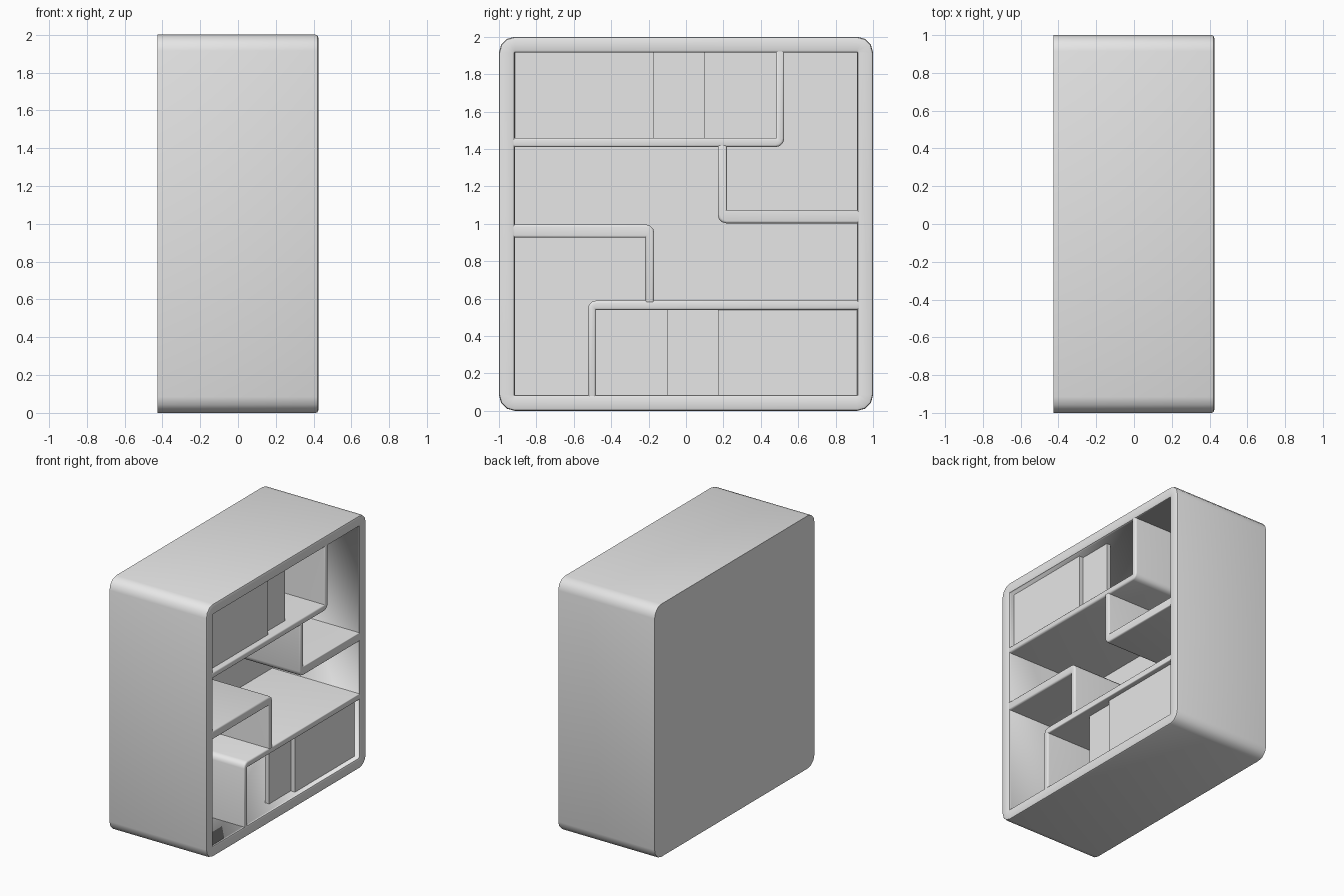
import bpy, bmesh, math

if "Cube" in bpy.data.objects:
    bpy.data.objects.remove(bpy.data.objects["Cube"], do_unlink=True)

WALL = 0.085          # frame thickness and outer corner radius
BACK, FRONT = -0.425, 0.425
INNER_BACK = -0.34    # cavity floor

grey = bpy.data.materials.new("light_grey")
grey.use_nodes = True
grey.diffuse_color = (0.8, 0.8, 0.8, 1)
grey.node_tree.nodes["Principled BSDF"].inputs["Base Color"].default_value = (0.8, 0.8, 0.8, 1)


def finish(name, bm):
    bmesh.ops.recalc_face_normals(bm, faces=bm.faces)
    mesh = bpy.data.meshes.new(name)
    bm.to_mesh(mesh)
    bm.free()
    mesh.materials.append(grey)
    ob = bpy.data.objects.new(name, mesh)
    bpy.context.collection.objects.link(ob)
    bpy.ops.object.select_all(action='DESELECT')
    ob.select_set(True)
    bpy.context.view_layer.objects.active = ob
    bpy.ops.object.shade_smooth_by_angle(angle=math.radians(50))
    return ob


def arc(cy, cz, r, start, steps=3):
    """Quarter circle of (y, z) points."""
    return [(cy + r * math.cos(start + math.pi / 2 * i / steps),
             cz + r * math.sin(start + math.pi / 2 * i / steps)) for i in range(steps + 1)]


# Cabinet: rounded rings lofted along x, the inner ones shrinking to square corners
def cabinet():
    bm = bmesh.new()
    c = 1 - WALL
    rings = []
    for x, r in ((BACK, WALL), (FRONT - 0.015, WALL), (FRONT - 0.004, WALL - 0.004),
                 (FRONT, WALL - 0.015), (FRONT, 0.015), (FRONT - 0.004, 0.004),
                 (FRONT - 0.015, 0), (INNER_BACK, 0)):
        pts = []
        for k, (sy, sz) in enumerate(((1, 1), (-1, 1), (-1, -1), (1, -1))):
            pts += arc(sy * c, 1 + sz * c, r, k * math.pi / 2)
        rings.append([bm.verts.new((x, y, z)) for y, z in pts])
    for a, b in zip(rings, rings[1:]):
        for i in range(len(a)):
            j = (i + 1) % len(a)
            bm.faces.new((a[i], a[j], b[j], b[i]))
    bm.faces.new(rings[0])
    bm.faces.new(rings[-1])
    bmesh.ops.remove_doubles(bm, verts=bm.verts, dist=0.0005)
    finish("cabinet_frame", bm)


# L-shaped shelf: a horizontal board and an upright joined by a rounded corner
def shelf(name, cy, cz, end_y, end_z, upright, board, turned):
    sy = 1 if end_y > cy else -1
    r = 0.045
    corner = [(cy + sy * r * (1 - math.sin(t)), cz + r * (1 - math.cos(t)))
              for t in (math.pi / 6 * i for i in range(4))]
    pts = [(end_y, cz)] + corner + [(cy, end_z), (cy + sy * upright, end_z),
                                    (cy + sy * upright, cz + board), (end_y, cz + board)]
    if turned:
        pts = [(-y, 2 - z) for y, z in pts]
    bm = bmesh.new()
    face = bm.faces.new([bm.verts.new((INNER_BACK - 0.01, y, z)) for y, z in pts])
    new = bmesh.ops.extrude_face_region(bm, geom=[face])["geom"]
    tip = [v for v in new if isinstance(v, bmesh.types.BMVert)]
    bmesh.ops.translate(bm, verts=tip, vec=(FRONT - INNER_BACK + 0.008, 0, 0))
    edges = [e for e in bm.edges if all(v in tip for v in e.verts)]
    bmesh.ops.bevel(bm, geom=edges, offset=0.013, segments=3, profile=0.5, affect='EDGES')
    finish(name, bm)


# Sliding door panel
def door(name, x0, x1, y0, y1, z0, z1, turned):
    if turned:
        y0, y1, z0, z1 = -y1, -y0, 2 - z1, 2 - z0
    bm = bmesh.new()
    bmesh.ops.create_cube(bm, size=1)
    for v in bm.verts:
        v.co = (x1 if v.co.x > 0 else x0, y1 if v.co.y > 0 else y0, z1 if v.co.z > 0 else z0)
    finish(name, bm)


cabinet()
# The lower half repeats the upper half turned half a circle
for half, turned in (("upper", False), ("lower", True)):
    shelf(half + "_long_shelf", 0.525, 1.41, -0.93, 1.93, 0.045, 0.05, turned)
    shelf(half + "_short_shelf", 0.17, 1.003, 0.93, 1.425, 0.048, 0.07, turned)
    door(half + "_front_door", 0.345, 0.38, -0.92, -0.17, 1.455, 1.92, turned)
    door(half + "_rear_door", 0.308, 0.343, -0.64, 0.10, 1.455, 1.92, turned)
